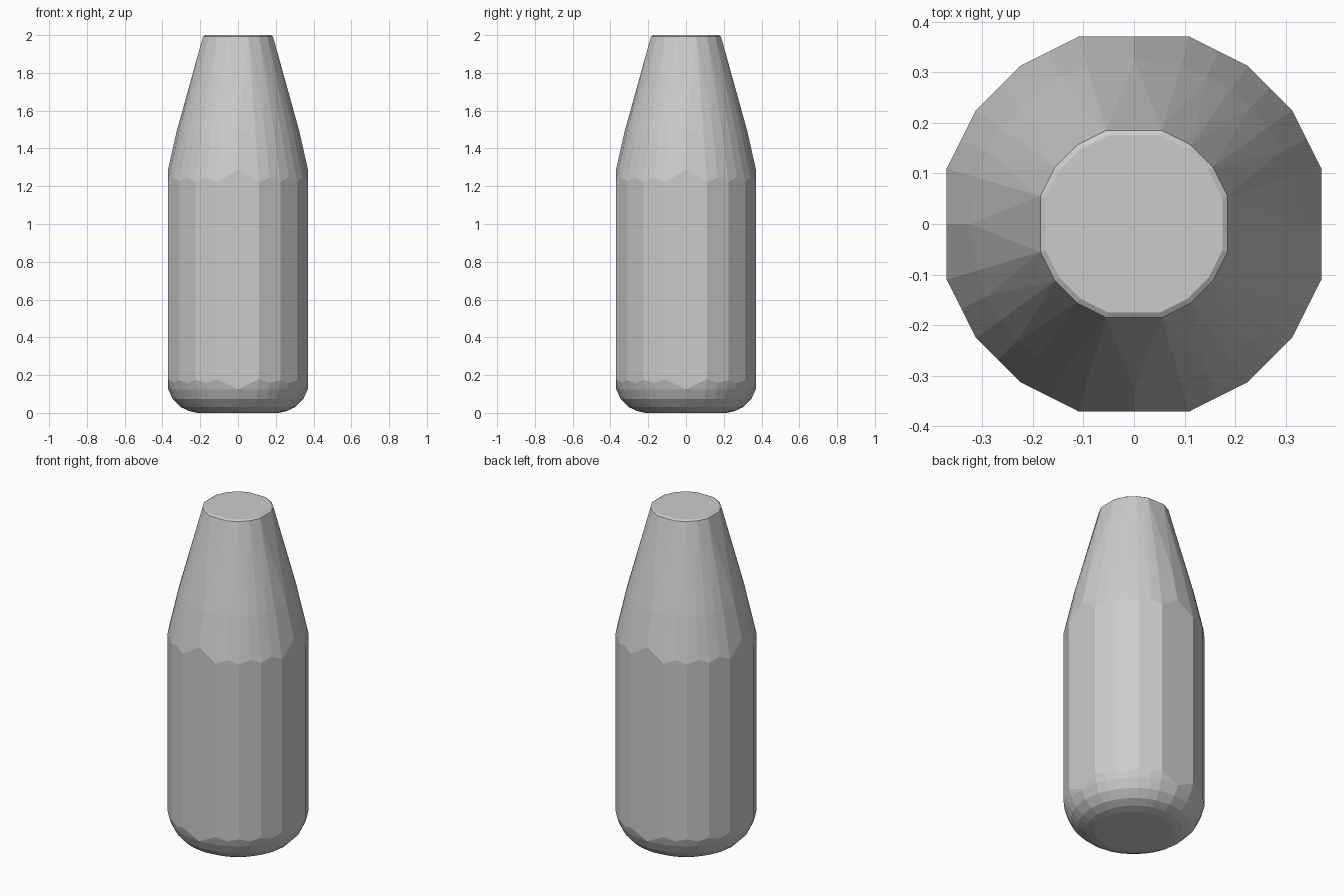
import bpy, bmesh, math
from mathutils import Vector

if "Cube" in bpy.data.objects:
    bpy.data.objects.remove(bpy.data.objects["Cube"])

# Sixteen-sided outline of the side panels
quad = [(0.37, 0.11), (0.312, 0.225), (0.225, 0.312), (0.11, 0.37)]
corners = []
for k in range(4):
    for x, y in quad:
        for _ in range(k):
            x, y = -y, x
        corners.append(Vector((x, y, 0)))


def panel_mid(i):
    return (corners[i] + corners[(i + 1) % 16]) / 2


# Ring directions: panel corners and panel middles
directions = []
for i in range(16):
    directions += [corners[i].normalized(), panel_mid(i).normalized()]

bm = bmesh.new()


def add_round_ring(radius, z):
    for d in directions:
        bm.verts.new((d.x * radius, d.y * radius, z))


def add_panel_ring(scale, z):
    for c in corners:
        bm.verts.new((c.x * scale, c.y * scale, z))


def wrap():
    for f in list(bm.faces):
        bm.faces.remove(f)
    for e in list(bm.edges):
        bm.edges.remove(e)
    res = bmesh.ops.convex_hull(bm, input=bm.verts[:])
    loose = [v for v in bm.verts if not v.link_faces]
    bmesh.ops.delete(bm, geom=loose, context='VERTS')


# Rounded base, straight body and tapering shoulder
for r, z in [(0.215, 0), (0.26, 0.01), (0.305, 0.032), (0.345, 0.073),
             (0.37, 0.125), (0.388, 0.185), (0.388, 1.21), (0.325, 1.49)]:
    add_round_ring(r, z)
# Bevelled flat top
add_panel_ring(0.512, 1.975)
add_panel_ring(0.50, 1.993)
add_panel_ring(0.472, 2.0)
wrap()

# Slice flat side panels, leaving arched panel ends
for i in range(16):
    edge = corners[(i + 1) % 16] - corners[i]
    normal = Vector((edge.y, -edge.x, 0)).normalized()
    bmesh.ops.bisect_plane(bm, geom=bm.verts[:] + bm.edges[:] + bm.faces[:],
                           plane_co=corners[i], plane_no=normal,
                           dist=1e-6, clear_outer=True)
bmesh.ops.remove_doubles(bm, verts=bm.verts[:], dist=0.0005)
wrap()
bmesh.ops.dissolve_limit(bm, angle_limit=math.radians(0.5),
                         verts=bm.verts[:], edges=bm.edges[:])
bmesh.ops.recalc_face_normals(bm, faces=bm.faces[:])

mesh = bpy.data.meshes.new("bottle_body")
bm.to_mesh(mesh)
bm.free()
bottle = bpy.data.objects.new("bottle_body", mesh)
bpy.context.collection.objects.link(bottle)
